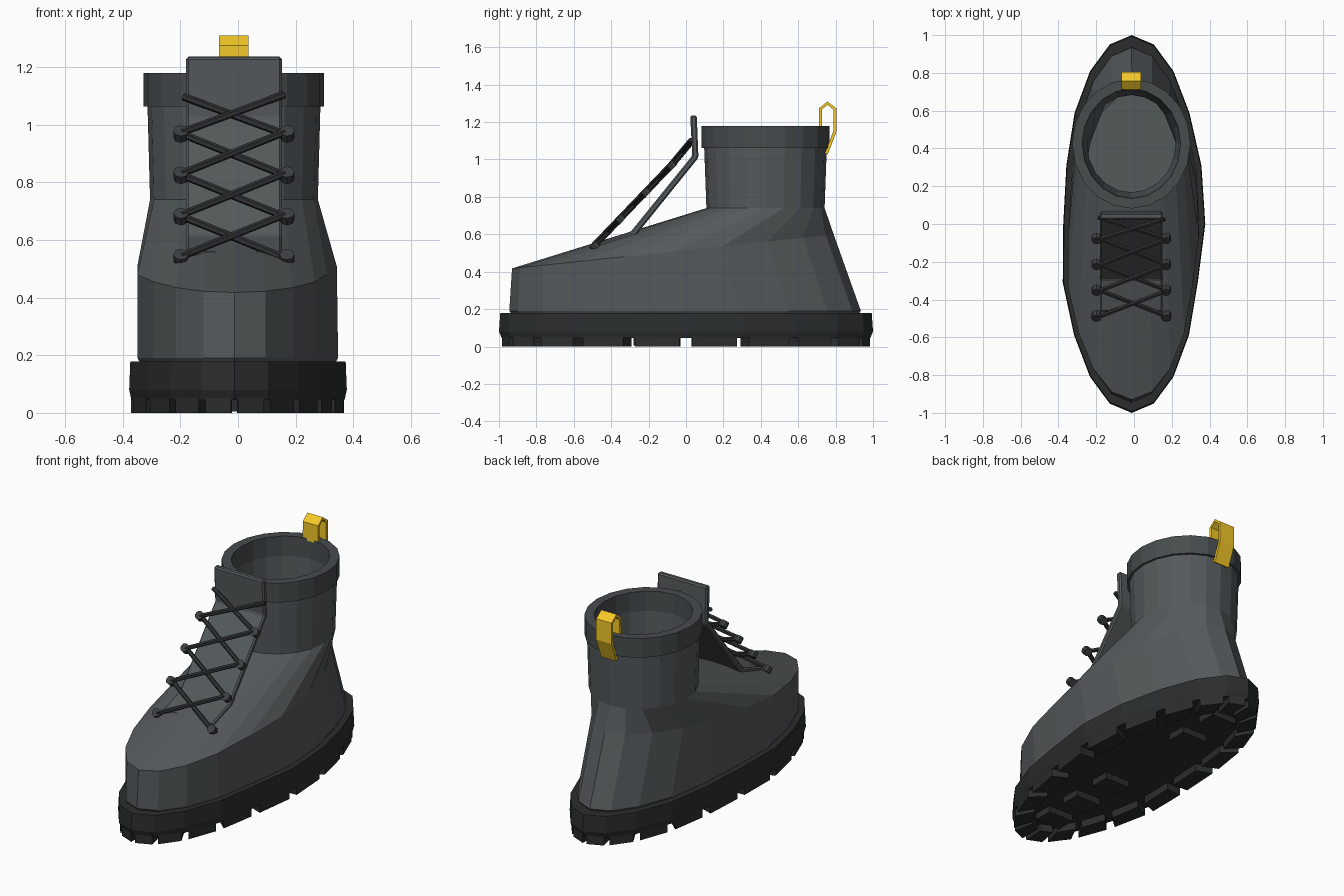
import bpy, bmesh
from math import sin, cos, pi, exp
from mathutils import Vector

if "Cube" in bpy.data.objects:
    bpy.data.objects.remove(bpy.data.objects["Cube"])

N = 20        # sides of every loop in the boot
CX = -0.014   # centre line of the boot


def material(name, r, g, b):
    m = bpy.data.materials.new(name)
    m.diffuse_color = (r, g, b, 1)
    m.use_nodes = True
    m.node_tree.nodes["Principled BSDF"].inputs["Base Color"].default_value = m.diffuse_color
    return m


leather = material("leather", 0.088, 0.100, 0.105)
lining = material("lining", 0.062, 0.072, 0.076)
rubber = material("rubber", 0.024, 0.027, 0.027)
cord = material("cord", 0.028, 0.031, 0.033)
metal = material("dark_metal", 0.045, 0.050, 0.053)
gold = material("gold", 0.90, 0.58, 0.02)


def new_object(name, bm, mat):
    bmesh.ops.recalc_face_normals(bm, faces=bm.faces)
    me = bpy.data.meshes.new(name)
    bm.to_mesh(me)
    bm.free()
    ob = bpy.data.objects.new(name, me)
    bpy.context.collection.objects.link(ob)
    me.materials.append(mat)
    return ob


def bend(y):
    """Slight sideways curve of the foot outline."""
    return -0.012 + 0.017 * exp(-((y - 0.12) / 0.3) ** 2) - 0.010 * exp(-((y + 0.3) / 0.2) ** 2)


def ring(rx, ry, cy, z, slope=0.0, foot=False):
    """Elliptical loop; slope tilts it along y, foot adds the curve."""
    pts = []
    for i in range(N):
        a = 2 * pi * i / N
        y = cy + ry * sin(a)
        c = bend(y) if foot else CX
        pts.append(Vector((c + rx * cos(a), y, z + slope * y)))
    return pts


def loft(name, rings, mat):
    bm = bmesh.new()
    loops = [[bm.verts.new(p) for p in r] for r in rings]
    for a, b in zip(loops, loops[1:]):
        for i in range(N):
            j = (i + 1) % N
            bm.faces.new((a[i], a[j], b[j], b[i]))
    bm.faces.new(loops[0][::-1])
    bm.faces.new(loops[-1])
    return new_object(name, bm, mat)


def add_prism(bm, bottom, top):
    b = [bm.verts.new(p) for p in bottom]
    t = [bm.verts.new(p) for p in top]
    n = len(b)
    bm.faces.new(b[::-1])
    bm.faces.new(t)
    for i in range(n):
        j = (i + 1) % n
        bm.faces.new((b[i], b[j], t[j], t[i]))


def strip(name, path, thick, x0, x1, mat):
    """Strap of constant thickness following a path in the yz plane."""
    pts = [Vector(p) for p in path]
    bm = bmesh.new()
    rows = []
    for i, p in enumerate(pts):
        d0 = (p - pts[max(i - 1, 0)]).normalized()
        d1 = (pts[min(i + 1, len(pts) - 1)] - p).normalized()
        d = (d0 + d1).normalized()
        n = Vector((-d.y, d.x)) * thick / 2
        rows.append([bm.verts.new((x, q.x, q.y))
                     for x, q in ((x0, p - n), (x1, p - n), (x1, p + n), (x0, p + n))])
    for a, b in zip(rows, rows[1:]):
        for i in range(4):
            j = (i + 1) % 4
            bm.faces.new((a[i], a[j], b[j], b[i]))
    bm.faces.new(rows[0])
    bm.faces.new(rows[-1])
    return new_object(name, bm, mat)


def add_rod(bm, a, b, r, sides):
    d = b - a
    m = d.to_track_quat('Z', 'Y').to_matrix().to_4x4()
    m.translation = (a + b) / 2
    bmesh.ops.create_cone(bm, cap_ends=True, segments=sides, radius1=r,
                          radius2=r, depth=d.length, matrix=m)


# Sole slab
loft("sole", [ring(0.368, 0.985, 0, 0.045, foot=True),
              ring(0.376, 1.0, 0, 0.08, foot=True),
              ring(0.372, 0.993, 0, 0.178, foot=True)], rubber)

# Tread lugs: one per outline edge, plus pads under ball and heel
bm = bmesh.new()
edge_loop = ring(0.369, 0.988, 0, 0, foot=True)
inner_loop = ring(0.272, 0.86, 0, 0, foot=True)
up = Vector((0, 0, 0.075))
for i in range(N):
    j = (i + 1) % N
    o0, o1, n0, n1 = edge_loop[i], edge_loop[j], inner_loop[i], inner_loop[j]
    quad = [o0.lerp(o1, 0.11), o0.lerp(o1, 0.89), n0.lerp(n1, 0.89), n0.lerp(n1, 0.11)]
    add_prism(bm, quad, [p + up for p in quad])
for y in (-0.72, -0.48, -0.22, 0.46, 0.72):
    quad = [Vector((CX + sx * 0.085, y + sy * 0.06, 0.005))
            for sx, sy in ((-1, -1), (1, -1), (1, 1), (-1, 1))]
    add_prism(bm, quad, [p + up * 0.8 for p in quad])
new_object("tread_lugs", bm, rubber)

# Upper: outside from sole to ankle top, then back down the inside
loft("upper", [ring(0.335, 0.925, -0.005, 0.172, foot=True),
               ring(0.346, 0.94, -0.005, 0.19, foot=True),
               ring(0.346, 0.86, -0.07, 0.515, 0.105, foot=True),
               ring(0.291, 0.316, 0.425, 0.74),
               ring(0.30, 0.328, 0.425, 1.07),
               ring(0.258, 0.285, 0.425, 1.07),
               ring(0.235, 0.258, 0.425, 0.72),
               ring(0.295, 0.80, -0.07, 0.465, 0.105, foot=True),
               ring(0.295, 0.885, -0.005, 0.23, foot=True)], leather)

# Collar band around the opening
bm = bmesh.new()
bands = [ring(rx, ry, 0.425, z) for rx, ry, z in
         ((0.313, 0.343, 1.062), (0.313, 0.343, 1.178), (0.26, 0.29, 1.178), (0.257, 0.284, 1.062))]
loops = [[bm.verts.new(p) for p in r] for r in bands]
for k in range(4):
    for i in range(N):
        j, m = (i + 1) % N, (k + 1) % 4
        bm.faces.new((loops[k][i], loops[k][j], loops[m][j], loops[m][i]))
new_object("collar", bm, lining)

# Tongue
tongue = strip("tongue", [(-0.46, 0.54), (-0.285, 0.60), (0.05, 1.015), (0.04, 1.235)],
               0.035, -0.18, 0.152, leather)
bev = tongue.modifiers.new("bevel", 'BEVEL')
bev.width = 0.008
bev.segments = 1

# Laces and eyelets along a sloping row
rows = [Vector((0, -0.49 + 0.137 * i, 0.54 + 0.143 * i)) for i in range(4)]
rows.append(Vector((0, 0.03, 1.10)))
along = (rows[3] - rows[0]).normalized()
normal = Vector((0, -along.z, along.y))
bm = bmesh.new()
for a, b in zip(rows, rows[1:]):
    for side in (-1, 1):
        off = normal * 0.006 * side
        add_rod(bm, a + off + Vector((CX - side * 0.18, 0, 0)),
                b + off + Vector((CX + side * 0.175, 0, 0)), 0.013, 6)
new_object("laces", bm, cord)

bm = bmesh.new()
for p in rows[:4]:
    for side in (-1, 1):
        c = p + Vector((CX + side * 0.184, 0, 0))
        add_rod(bm, c - normal * 0.02, c + normal * 0.014, 0.026, 8)
new_object("eyelets", bm, metal)

# Gold pull tab at the back of the collar
strip("pull_tab", [(0.719, 1.165), (0.719, 1.27), (0.756, 1.301), (0.796, 1.27),
                   (0.796, 1.15), (0.75, 1.03)], 0.017, -0.066, 0.036, gold)
